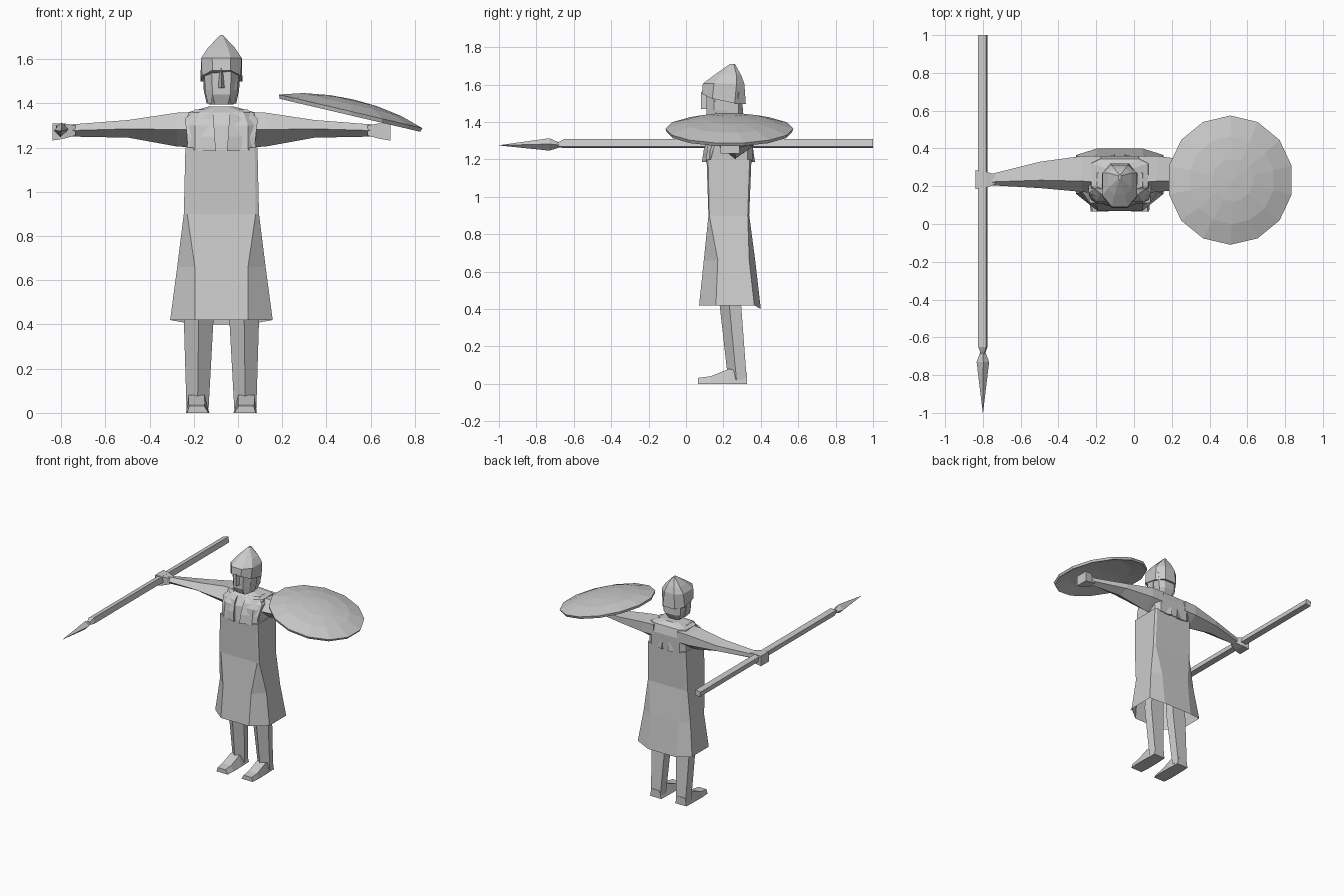
import bpy, bmesh, math
from mathutils import Matrix, Vector

if "Cube" in bpy.data.objects:
    bpy.data.objects.remove(bpy.data.objects["Cube"])

CX, CY = -0.075, 0.235   # body axis

grey = bpy.data.materials.new("plain_grey")
grey.diffuse_color = (0.6, 0.6, 0.6, 1)
grey.use_nodes = True
grey.node_tree.nodes["Principled BSDF"].inputs["Base Color"].default_value = grey.diffuse_color


def finish(name, bm):
    bmesh.ops.recalc_face_normals(bm, faces=bm.faces[:])
    me = bpy.data.meshes.new(name)
    bm.to_mesh(me)
    bm.free()
    me.materials.append(grey)
    ob = bpy.data.objects.new(name, me)
    bpy.context.collection.objects.link(ob)
    return ob


def loft(name, rings, cap_start=True, cap_end=True, side=1):
    """Skin a list of equal-length point rings; x is measured from the body axis."""
    bm = bmesh.new()
    vs = [[bm.verts.new((CX + side * x, y, z)) for x, y, z in r] for r in rings]
    n = len(vs[0])
    for a, b in zip(vs, vs[1:]):
        for i in range(n):
            j = (i + 1) % n
            bm.faces.new((a[i], a[j], b[j], b[i]))
    if cap_start:
        bm.faces.new(vs[0])
    if cap_end:
        bm.faces.new(vs[-1])
    bmesh.ops.remove_doubles(bm, verts=bm.verts[:], dist=0.0005)
    return finish(name, bm)


def octagon(z, inner, outer, front, side_front, side_back, back, zb=None):
    """Eight-sided body section, symmetric in x."""
    zb = z if zb is None else zb
    return [(-inner, front, z), (inner, front, z), (outer, side_front, z), (outer, side_back, z),
            (inner, back, zb), (-inner, back, zb), (-outer, side_back, z), (-outer, side_front, z)]


# Tunic: open hem, flared below the waist
loft("tunic", [
    octagon(0.42, 0.12, 0.232, 0.07, 0.16, 0.365, 0.40, 0.40),
    octagon(0.66, 0.12, 0.20, 0.095, 0.17, 0.338, 0.37),
    octagon(0.90, 0.155, 0.17, 0.12, 0.125, 0.33, 0.338),
    octagon(1.20, 0.15, 0.163, 0.11, 0.118, 0.34, 0.35)], cap_start=False)

# Upper torso
loft("torso", [
    octagon(1.19, 0.12, 0.155, 0.105, 0.13, 0.33, 0.355),
    octagon(1.30, 0.12, 0.16, 0.12, 0.16, 0.33, 0.36),
    octagon(1.36, 0.10, 0.15, 0.16, 0.20, 0.32, 0.345),
    octagon(1.385, 0.03, 0.06, 0.20, 0.22, 0.29, 0.31)])


def foot_ring(y, half, z_top):
    m = 0.107
    return [(m - half, y, 0), (m + half, y, 0), (m + half * 0.8, y, z_top), (m - half * 0.6, y, z_top)]


def leg_ring(z, x0, x1, y0, y1):
    m, q = (x0 + x1) / 2, y0 + (y1 - y0) * 0.45
    return [(x0, q, z), (m, y0, z), (x1, q, z), (x1 - 0.01, y1, z), (x0 + 0.01, y1, z)]


def arm_ring(x, y0, y1, z0, z1):
    m, h = (y0 + y1) / 2, (z0 + z1) / 2
    return [(x, y0, h), (x, y0 + 0.3 * (y1 - y0), z1), (x, y1, z1 - 0.01),
            (x, y1, h - 0.01), (x, m, z0)]


for side, label in ((-1, "right"), (1, "left")):
    # Legs and feet
    loft(label + "_leg", [leg_ring(0.02, 0.058, 0.158, 0.225, 0.325),
                          leg_ring(0.42, 0.036, 0.170, 0.18, 0.295),
                          leg_ring(0.75, 0.03, 0.13, 0.16, 0.29)], side=side)
    loft(label + "_foot", [foot_ring(0.065, 0.048, 0.032), foot_ring(0.13, 0.053, 0.04),
                           foot_ring(0.23, 0.052, 0.08), foot_ring(0.325, 0.048, 0.06)], side=side)
    # Arms and fists
    loft(label + "_arm", [arm_ring(0.10, 0.16, 0.36, 1.20, 1.362),
                          arm_ring(0.20, 0.17, 0.36, 1.205, 1.358),
                          arm_ring(0.42, 0.19, 0.33, 1.245, 1.325),
                          arm_ring(0.68, 0.205, 0.265, 1.25, 1.305)], side=side)
    loft(label + "_fist", [
        [(x, 0.235 - w, z0), (x, 0.235 + w, z0), (x, 0.235 + w, z1), (x, 0.235 - w, z1)]
        for x, w, z0, z1 in ((0.66, 0.025, 1.255, 1.30), (0.715, 0.045, 1.24, 1.31),
                             (0.765, 0.05, 1.232, 1.31))], side=side)
    # Chest and back plates of the shoulder cape
    for part, s, c in (("chest", -1, 0.225), ("back", 1, 0.24)):
        rows = ((1.185, 0.025, 0.15, 0.14, 0.10), (1.25, 0.03, 0.155, 0.13, 0.095),
                (1.33, 0.035, 0.165, 0.105, 0.06), (1.372, 0.04, 0.12, 0.05, 0.03))
        k = 1 if s < 0 else 0.92
        loft(label + "_" + part + "_plate", [
            [(a, c + s * k * d, z), (b, c + s * k * e, z), (b, c, z), (a, c, z)]
            for z, a, b, d, e in rows], side=side)
    # Cheek guards
    loft(label + "_cheek_guard", [
        [(0.042, 0.115, z), (0.078 - t, 0.15, z), (0.085 - t, 0.22, z), (0.05, 0.22, z)]
        for z, t in ((1.40, 0.018), (1.46, 0.005), (1.55, 0.0))], side=side)

# Head
loft("head", [
    octagon(1.396, 0.03, 0.055, 0.13, 0.17, 0.26, 0.28),
    octagon(1.44, 0.04, 0.072, 0.11, 0.16, 0.28, 0.305),
    octagon(1.56, 0.045, 0.08, 0.11, 0.15, 0.28, 0.30)])

# Helmet: raised brow, flared neck guard, pointed crown
rim = [(-0.04, 0.085, 1.55), (0.04, 0.085, 1.55), (0.088, 0.14, 1.525), (0.095, 0.26, 1.50),
       (0.05, 0.32, 1.495), (-0.05, 0.32, 1.495), (-0.095, 0.26, 1.50), (-0.088, 0.14, 1.525)]
loft("helmet", [rim, octagon(1.605, 0.042, 0.092, 0.09, 0.15, 0.27, 0.312),
                octagon(1.65, 0.03, 0.062, 0.15, 0.19, 0.27, 0.295),
                octagon(1.71, 0.004, 0.006, 0.235, 0.24, 0.255, 0.262)])

# Nose guard
loft("nose_guard", [[(-w, 0.115, z), (0, y, z), (w, 0.115, z)]
                    for z, w, y in ((1.47, 0.016, 0.08), (1.56, 0.008, 0.08))])


# Spear shaft and leaf-shaped point
def spear_ring(y, w, h, z, turn=0.0):
    c, s = math.cos(turn), math.sin(turn)
    return [(-0.725 + a * w * c - b * h * s, y, z + a * w * s + b * h * c)
            for a, b in ((-1, -1), (1, -1), (1, 1), (-1, 1))]


loft("spear_shaft", [spear_ring(1.0, 0.021, 0.021, 1.285, 0.2),
                     spear_ring(-0.65, 0.021, 0.021, 1.285, 0.2),
                     spear_ring(-0.69, 0.009, 0.009, 1.277, 0.2)])
q = math.pi / 4
loft("spear_point", [spear_ring(-0.68, 0.01, 0.01, 1.277, q), spear_ring(-0.73, 0.025, 0.022, 1.28, q),
                     spear_ring(-1.0, 0.0005, 0.0005, 1.275, q)])

# Shield: shallow 14-sided dish, hollow underneath
bm = bmesh.new()
R, N = 0.342, 14
rows = ((0.0, 0.055), (0.33, 0.05), (0.68, 0.032), (1.0, 0.0), (0.98, -0.018), (0.66, 0.014), (0.0, 0.036))
prev = None
for r, z in rows:
    count = N if r else 1
    ring = [bm.verts.new((R * r * math.cos(math.pi / 2 + 2 * math.pi * i / N),
                          R * r * math.sin(math.pi / 2 + 2 * math.pi * i / N), z)) for i in range(count)]
    if prev:
        for i in range(N):
            j = (i + 1) % N
            quad = [prev[i % len(prev)], prev[j % len(prev)], ring[j % count], ring[i % count]]
            bm.faces.new(list(dict.fromkeys(quad)))
    prev = ring
bm.transform(Matrix.Translation(Vector((0.51, 0.232, 1.364))) @ Matrix.Rotation(math.radians(13.2), 4, 'Y'))
finish("shield", bm)
